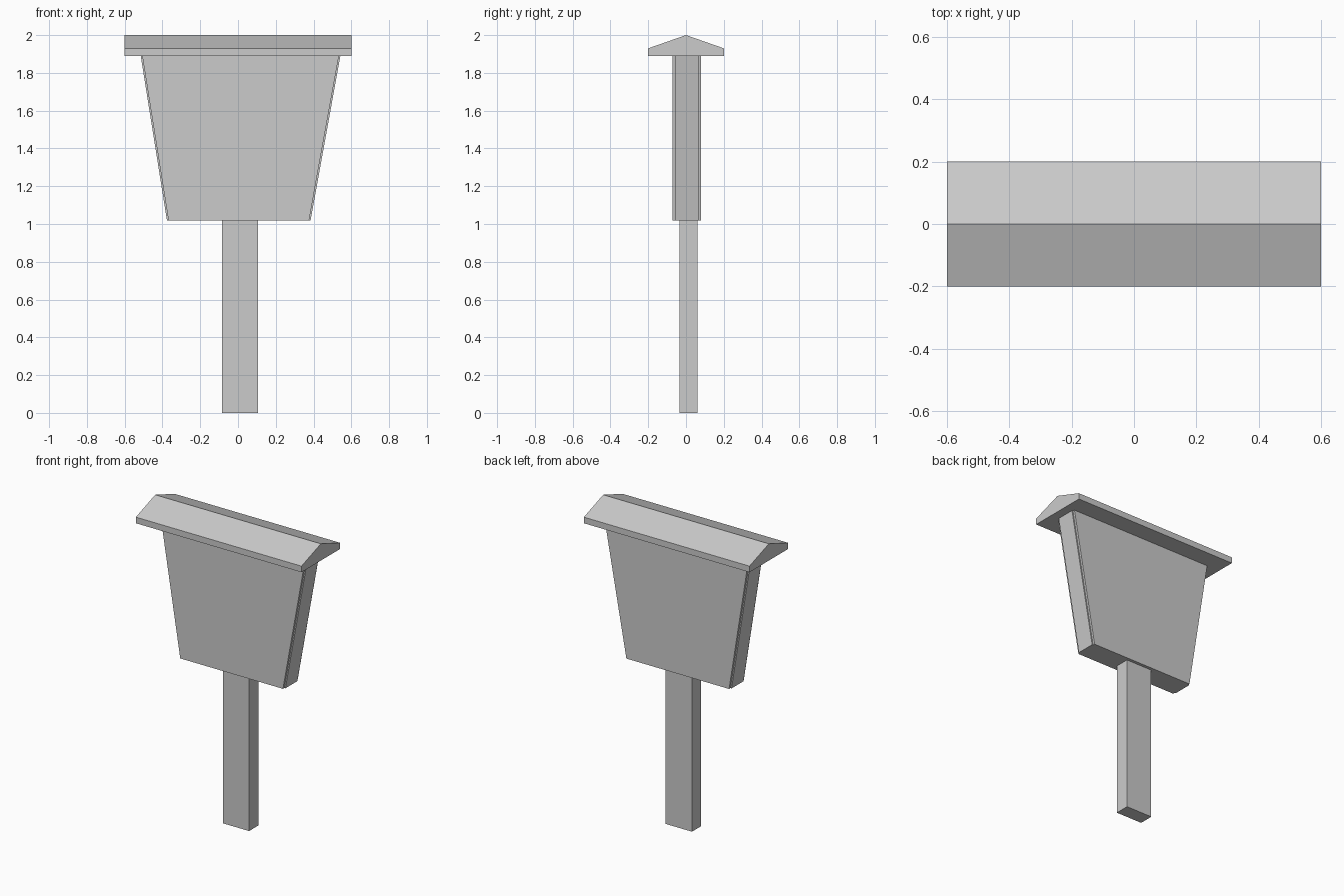
import bpy

if "Cube" in bpy.data.objects:
    bpy.data.objects.remove(bpy.data.objects["Cube"])

grey = bpy.data.materials.new("plain_grey")
grey.diffuse_color = (0.6, 0.6, 0.6, 1)
grey.use_nodes = True
grey.node_tree.nodes["Principled BSDF"].inputs["Base Color"].default_value = grey.diffuse_color


def prism(name, profile, place, a, b):
    """Extrude a 2D profile between depths a and b; place maps (u, v, depth) to xyz."""
    n = len(profile)
    verts = [place(u, v, d) for d in (a, b) for u, v in profile]
    faces = [list(range(n))[::-1], list(range(n, 2 * n))]
    faces += [[i, (i + 1) % n, n + (i + 1) % n, n + i] for i in range(n)]
    mesh = bpy.data.meshes.new(name)
    mesh.from_pydata(verts, [], faces)
    mesh.materials.append(grey)
    obj = bpy.data.objects.new(name, mesh)
    bpy.context.collection.objects.link(obj)
    # consistent outward normals
    import bmesh
    bm = bmesh.new()
    bm.from_mesh(mesh)
    bmesh.ops.recalc_face_normals(bm, faces=bm.faces)
    bm.to_mesh(mesh)
    bm.free()
    return obj


def along_y(u, v, d):
    return (u, d, v)


def along_x(u, v, d):
    return (d, u, v)


def trapezoid(inset):
    return [(-0.376 + inset, 1.018), (0.384 - inset, 1.018),
            (0.542 - inset, 1.89), (-0.515 + inset, 1.89)]


# Post
prism("post", [(-0.085, 0), (0.105, 0), (0.105, 1.018), (-0.085, 1.018)],
      along_y, -0.035, 0.06)

# Tapered board core with slightly narrower front and back panels
prism("board_core", trapezoid(0), along_y, -0.058, 0.066)
prism("front_panel", trapezoid(0.008), along_y, -0.072, -0.058)
prism("back_panel", trapezoid(0.008), along_y, 0.066, 0.08)

# Gabled roof cap
prism("roof", [(-0.2, 1.89), (0.2, 1.89), (0.2, 1.93), (0, 2.0), (-0.2, 1.93)],
      along_x, -0.6, 0.6)
